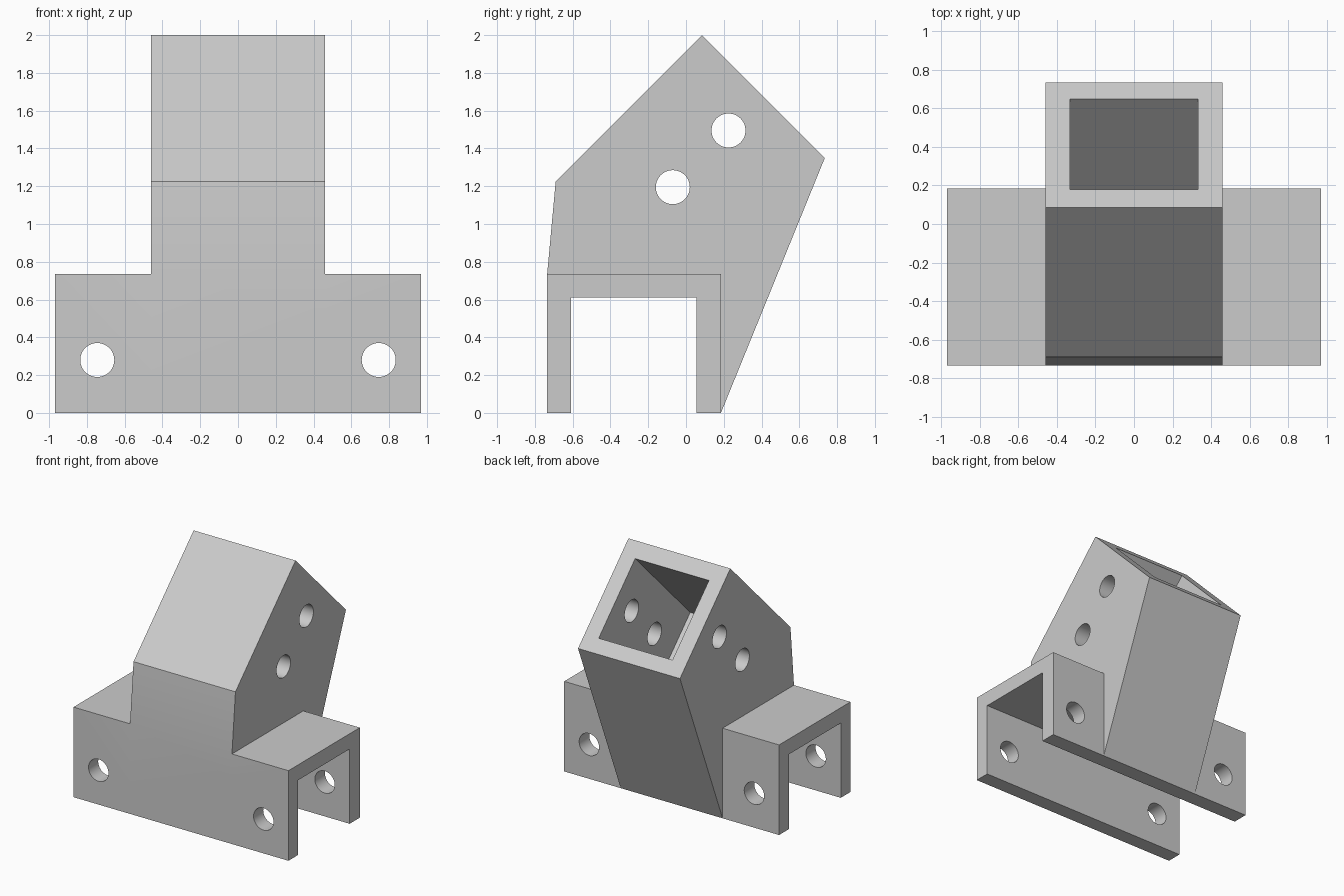
import bpy
import bmesh
from math import pi, radians
from mathutils import Matrix

default = bpy.data.objects.get("Cube")
if default:
    bpy.data.objects.remove(default, do_unlink=True)

# One plain grey
grey = bpy.data.materials.new("plain grey")
grey.use_nodes = True
colour = (0.6, 0.6, 0.6, 1)
grey.diffuse_color = colour
grey.node_tree.nodes["Principled BSDF"].inputs["Base Color"].default_value = colour


def add_object(name, bm):
    bmesh.ops.recalc_face_normals(bm, faces=bm.faces)
    mesh = bpy.data.meshes.new(name)
    bm.to_mesh(mesh)
    bm.free()
    mesh.materials.append(grey)
    obj = bpy.data.objects.new(name, mesh)
    bpy.context.collection.objects.link(obj)
    return obj


def prism(name, profile, half_width):
    """Side profile of (y, z) points, extruded across x."""
    bm = bmesh.new()
    face = bm.faces.new([bm.verts.new((-half_width, y, z)) for y, z in profile])
    new = bmesh.ops.extrude_face_region(bm, geom=[face])["geom"]
    verts = [v for v in new if isinstance(v, bmesh.types.BMVert)]
    bmesh.ops.translate(bm, verts=verts, vec=(2 * half_width, 0, 0))
    return add_object(name, bm)


def rod(name, centre, axis):
    """Round cutter for a bolt hole along x or y."""
    bm = bmesh.new()
    turn = Matrix.Rotation(pi / 2, 4, "Y" if axis == "x" else "X")
    bmesh.ops.create_cone(bm, cap_ends=True, segments=48, radius1=0.09, radius2=0.09,
                          depth=2.4, matrix=Matrix.Translation(centre) @ turn)
    return add_object(name, bm)


def combine(target, tool, operation):
    mod = target.modifiers.new(tool.name, "BOOLEAN")
    mod.operation, mod.solver, mod.object = operation, "EXACT", tool
    bpy.context.view_layer.objects.active = target
    bpy.ops.object.modifier_apply(modifier=mod.name)
    bpy.data.objects.remove(tool, do_unlink=True)


front, back, deck = -0.735, 0.185, 0.735

# Saddle block joined to the leaning socket body
bracket = prism("bracket", [(front, 0), (front, deck), (back, deck), (back, 0)], 0.97)
socket = prism("socket", [(front, 0), (front, deck), (-0.69, 1.225), (0.085, 2),
                          (0.735, 1.35), (back, 0)], 0.46)
combine(bracket, socket, "UNION")

# Channel running the full width underneath
combine(bracket, prism("channel", [(-0.61, -0.2), (-0.61, 0.61),
                                   (0.055, 0.61), (0.055, -0.2)], 1.2), "DIFFERENCE")

# Square pocket sunk at 45 degrees into the sloping end
depth, over = 0.71, 0.2
top, low = (0.18, 1.905), (0.65, 1.435)
pocket = [(y + d, z + d) for (y, z), d in
          ((top, over), (low, over), (low, -depth), (top, -depth))]
combine(bracket, prism("pocket", pocket, 0.333), "DIFFERENCE")

# Bolt holes through the socket sides and the saddle walls
for y, z in ((0.225, 1.495), (-0.07, 1.195)):
    combine(bracket, rod("socket_hole", (0, y, z), "x"), "DIFFERENCE")
for side in (-1, 1):
    combine(bracket, rod("saddle_hole", (side * 0.745, 0, 0.28), "y"), "DIFFERENCE")

# Smooth hole walls, crisp edges
bpy.ops.object.select_all(action="DESELECT")
bracket.select_set(True)
bpy.context.view_layer.objects.active = bracket
bpy.ops.object.shade_smooth_by_angle(angle=radians(30))
